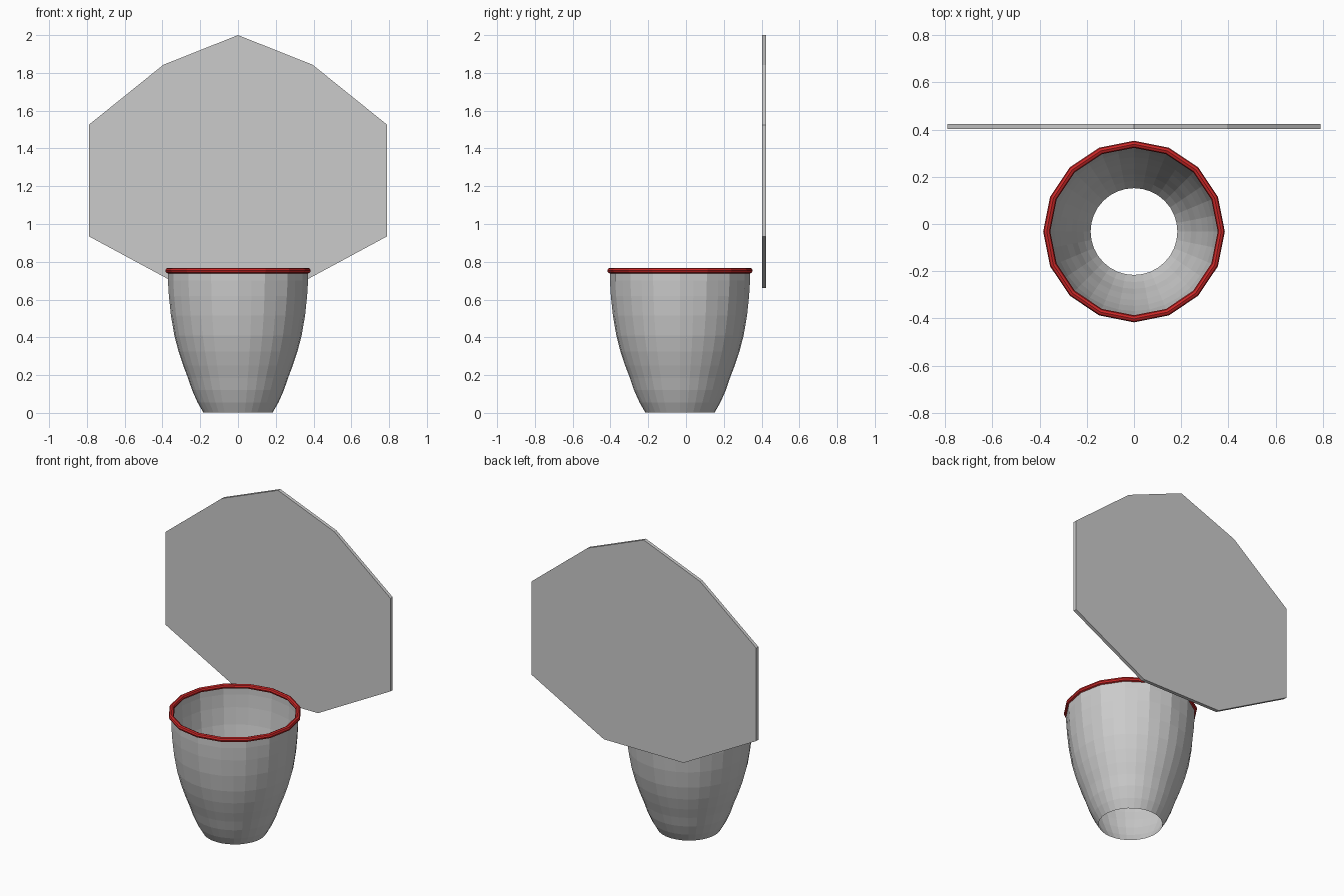
import bpy, bmesh
from math import cos, sin, pi

if "Cube" in bpy.data.objects:
    bpy.data.objects.remove(bpy.data.objects["Cube"])

HOOP_Y = -0.032


def finish(bm, name):
    bmesh.ops.recalc_face_normals(bm, faces=bm.faces)
    mesh = bpy.data.meshes.new(name)
    bm.to_mesh(mesh)
    bm.free()
    obj = bpy.data.objects.new(name, mesh)
    bpy.context.collection.objects.link(obj)
    return obj


# Backboard: mirrored outline extruded to a thin plate
right = [(0.28, 0.66), (0.79, 0.935), (0.79, 1.525), (0.395, 1.843)]
outline = right + [(0, 2.0)] + [(-x, z) for x, z in reversed(right)]
bm = bmesh.new()
face = bm.faces.new([bm.verts.new((x, 0.402, z)) for x, z in outline])
ext = bmesh.ops.extrude_face_region(bm, geom=[face], use_keep_orig=True)
bmesh.ops.translate(bm, vec=(0, 0.022, 0),
                    verts=[g for g in ext["geom"] if isinstance(g, bmesh.types.BMVert)])
finish(bm, "backboard")

# Net: open tapering tube, radius and height per ring
profile = [(0.184, 0.003), (0.214, 0.055), (0.243, 0.12), (0.265, 0.185),
           (0.290, 0.25), (0.315, 0.325), (0.337, 0.41), (0.355, 0.515),
           (0.366, 0.62), (0.371, 0.70), (0.371, 0.753)]
N = 32
bm = bmesh.new()
rings = [[bm.verts.new((r * cos(2 * pi * i / N), HOOP_Y + r * sin(2 * pi * i / N), z))
          for i in range(N)] for r, z in profile]
# top facets flatten to follow the 16-sided rim
for ring, f in zip(rings[-4:], (0.3, 0.6, 0.9, 1.0)):
    for i in range(1, N, 2):
        mid = (ring[i - 1].co + ring[(i + 1) % N].co) / 2
        ring[i].co = ring[i].co.lerp(mid, f)
for a, b in zip(rings, rings[1:]):
    for i in range(N):
        j = (i + 1) % N
        bm.faces.new((a[i], a[j], b[j], b[i]))
finish(bm, "net")

# Hoop rim: 16-sided red ring
bpy.ops.mesh.primitive_torus_add(major_segments=16, minor_segments=8,
                                 major_radius=0.37, minor_radius=0.015,
                                 location=(0, HOOP_Y, 0.753))
rim = bpy.context.object
rim.name = "hoop_rim"
red = bpy.data.materials.new("red")
red.diffuse_color = (0.6, 0.02, 0.02, 1)
red.use_nodes = True
red.node_tree.nodes["Principled BSDF"].inputs["Base Color"].default_value = red.diffuse_color
rim.data.materials.append(red)
